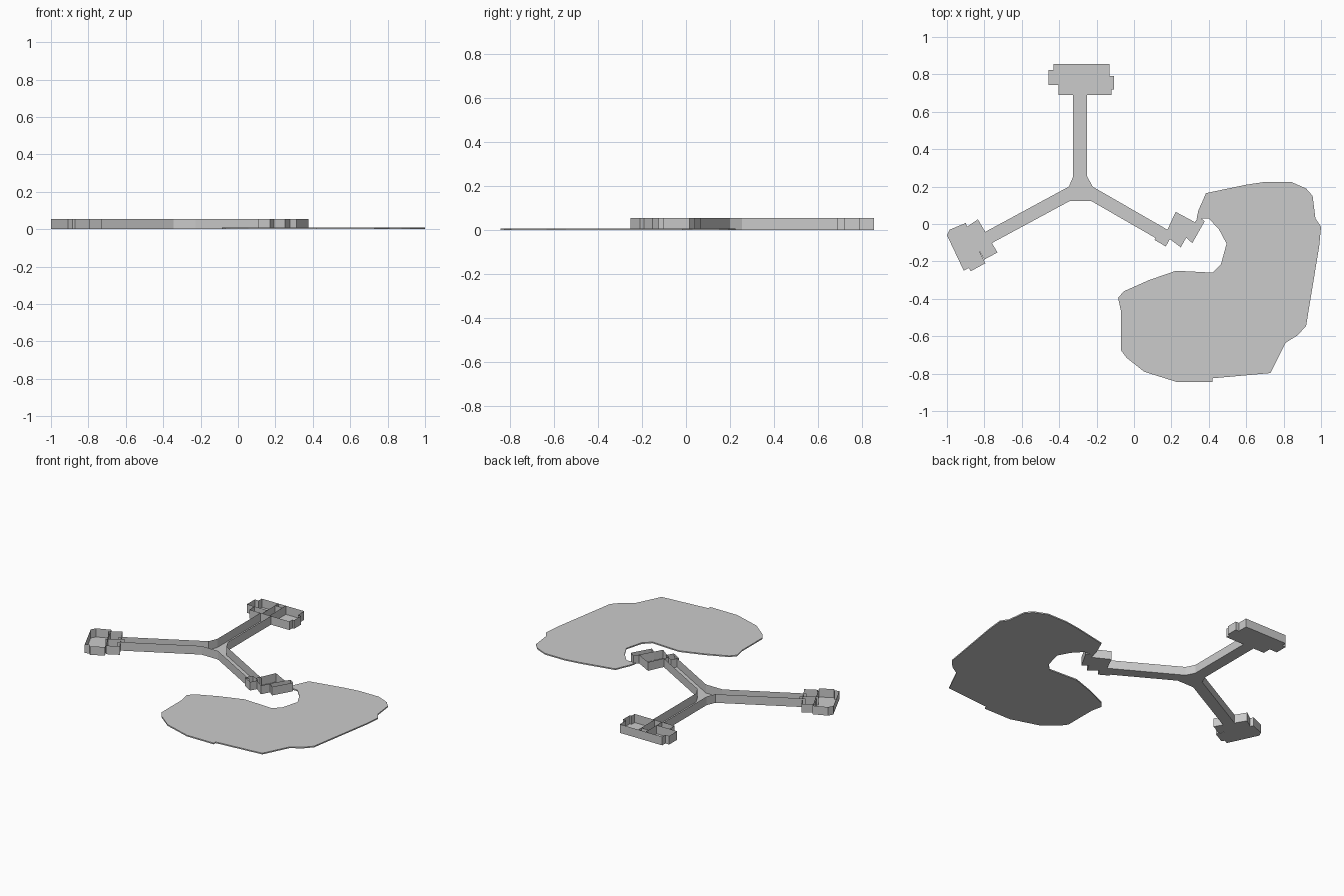
import bpy, bmesh

if "Cube" in bpy.data.objects:
    bpy.data.objects.remove(bpy.data.objects["Cube"])

WALL_H = 0.055


def new_object(name, bm):
    mesh = bpy.data.meshes.new(name)
    bm.to_mesh(mesh)
    bm.free()
    obj = bpy.data.objects.new(name, mesh)
    bpy.context.collection.objects.link(obj)
    return obj


def tray(name, outline, partitions=(), open_edges=()):
    """Flat floor with thin upright walls, open at the top."""
    bm = bmesh.new()
    bm.faces.new([bm.verts.new((x, y, 0)) for x, y in outline])
    edges = [(outline[i], outline[(i + 1) % len(outline)])
             for i in range(len(outline)) if i not in open_edges]
    for a, b in edges + list(partitions):
        bm.faces.new([bm.verts.new(p) for p in (
            (*a, 0), (*b, 0), (*b, WALL_H), (*a, WALL_H))])
    bmesh.ops.remove_doubles(bm, verts=bm.verts, dist=1e-5)
    return new_object(name, bm)


# Three-armed corridor, arm ends open into the pods
tray("corridor", [
    (-.325, .69), (-.325, .255), (-.348, .20),
    (-.81, -.05), (-.775, -.11), (-.345, .122),
    (-.227, .122), (.15, -.095), (.195, -.04),
    (-.222, .20), (-.25, .255), (-.25, .69)], open_edges=(3, 7, 11))

# North pod with its inner partitions
tray("north_pod", [
    (-.43, .855), (-.13, .855), (-.13, .79), (-.107, .79), (-.107, .72),
    (-.12, .72), (-.12, .69), (-.403, .69), (-.403, .743), (-.457, .743),
    (-.457, .823), (-.43, .823)],
    partitions=[((-.26, .855), (-.26, .69)), ((-.313, .855), (-.313, .69)),
                ((-.313, .823), (-.26, .823)), ((-.403, .743), (-.313, .743))])

# West pod: outer hall and inner hall
tray("west_pod_outer", [
    (-1.0, -.06), (-.985, -.03), (-.90, .005), (-.795, -.21),
    (-.872, -.252), (-.885, -.235), (-.91, -.25)])
tray("west_pod_inner", [
    (-.90, -.02), (-.835, .025), (-.73, -.152), (-.80, -.19)],
    partitions=[((-.855, -.12), (-.765, -.055))])

# East pod: three stepped rooms
tray("east_pod_side", [(.11, -.085), (.135, -.04), (.195, -.075), (.17, -.12)])
tray("east_pod_hall", [(.165, -.06), (.223, .065), (.325, .01), (.25, -.125)])
tray("east_pod_end", [(.275, -.07), (.345, .04), (.378, .015), (.312, -.102)])

# Thin paved apron
apron = [
    (.385, .165), (.60, .21), (.70, .225), (.84, .225), (.92, .19),
    (.955, .15), (.97, .03), (1.0, -.015), (.99, -.12), (.92, -.545),
    (.875, -.595), (.81, -.635), (.73, -.797), (.42, -.825), (.42, -.845),
    (.23, -.845), (.055, -.79), (-.04, -.715), (-.07, -.675), (-.07, -.465),
    (-.085, -.395), (-.055, -.36), (.08, -.30), (.225, -.25), (.42, -.26),
    (.465, -.215), (.495, -.105), (.455, -.03), (.40, .03), (.335, .03),
    (.345, .075), (.37, .13)]
bm = bmesh.new()
base = bm.faces.new([bm.verts.new((x, y, 0)) for x, y in apron])
top = bmesh.ops.extrude_face_region(bm, geom=[base], use_keep_orig=True)
bmesh.ops.translate(bm, vec=(0, 0, .008), verts=[
    v for v in top["geom"] if isinstance(v, bmesh.types.BMVert)])
bmesh.ops.recalc_face_normals(bm, faces=bm.faces)
new_object("apron", bm)
